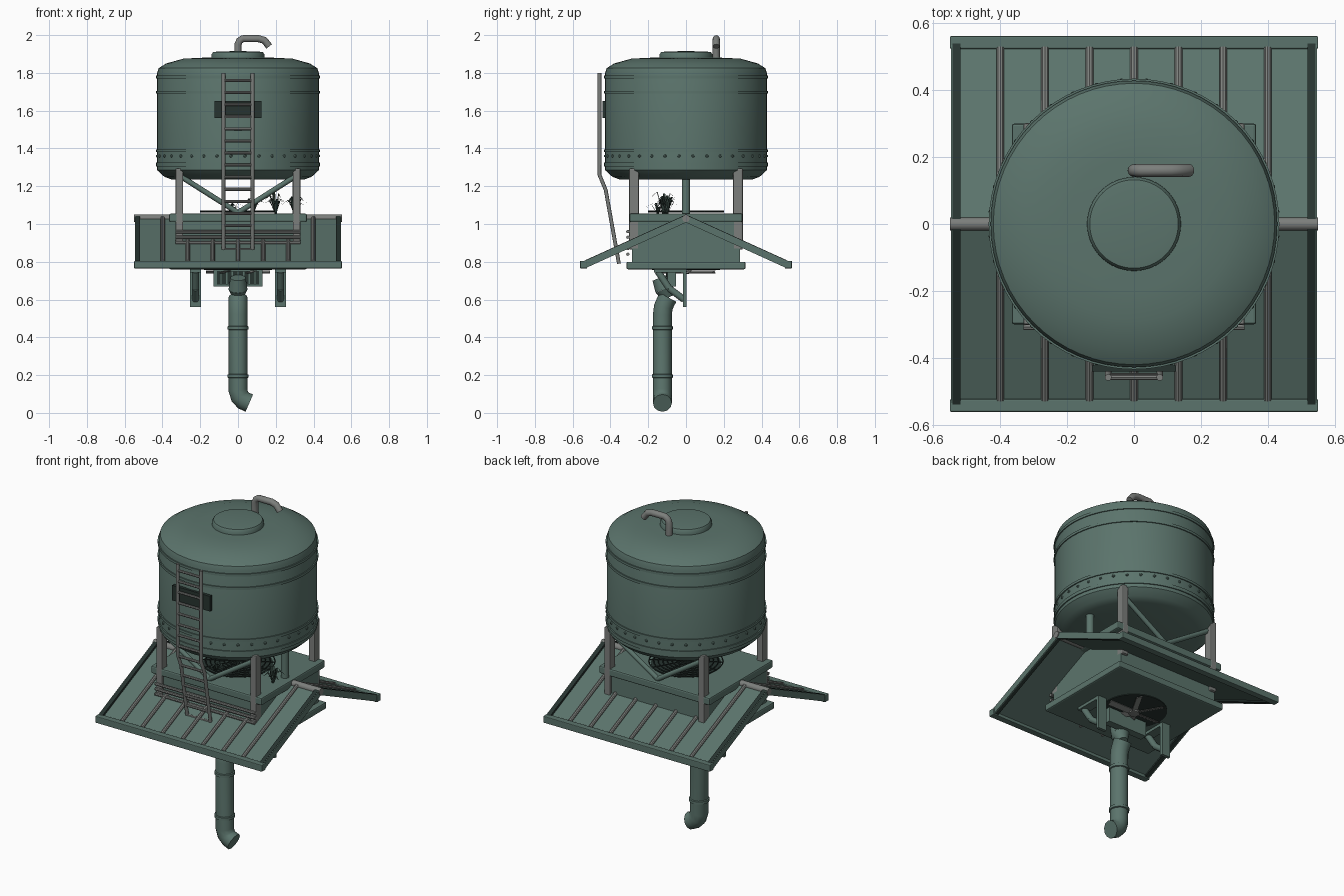
import bpy, bmesh, math, random
from mathutils import Vector, Matrix

old = bpy.data.objects.get("Cube")
if old:
    bpy.data.objects.remove(old)
random.seed(4)


def material(name, rgb):
    m = bpy.data.materials.new(name)
    m.use_nodes = True
    m.diffuse_color = (*rgb, 1)
    m.node_tree.nodes["Principled BSDF"].inputs["Base Color"].default_value = (*rgb, 1)
    return m


GREEN = material("painted green", (0.105, 0.175, 0.15))
GREY = material("bare steel", (0.2, 0.21, 0.2))
DARK = material("dark trim", (0.02, 0.033, 0.029))
LEAF = material("leaf green", (0.035, 0.06, 0.05))


def finish(name, bm, mat, smooth=True):
    bmesh.ops.recalc_face_normals(bm, faces=bm.faces)
    mesh = bpy.data.meshes.new(name)
    bm.to_mesh(mesh)
    bm.free()
    ob = bpy.data.objects.new(name, mesh)
    bpy.context.collection.objects.link(ob)
    mesh.materials.append(mat)
    if smooth:
        bpy.ops.object.select_all(action='DESELECT')
        ob.select_set(True)
        bpy.context.view_layer.objects.active = ob
        bpy.ops.object.shade_smooth_by_angle(angle=math.radians(35))
    return ob


def box(name, center, size, mat, tilt=0, bevel=0):
    bm = bmesh.new()
    bmesh.ops.create_cube(bm, size=1, matrix=Matrix.Diagonal((*size, 1)))
    if bevel:
        bmesh.ops.bevel(bm, geom=bm.edges[:], offset=bevel, segments=2, affect='EDGES', profile=0.5)
    bm.transform(Matrix.Translation(center) @ Matrix.Rotation(tilt, 4, 'X'))
    return finish(name, bm, mat, False)


def add_rod(bm, a, b, r1, r2=None, sides=12):
    a, b = Vector(a), Vector(b)
    turn = (b - a).to_track_quat('Z', 'Y').to_matrix().to_4x4()
    bmesh.ops.create_cone(bm, cap_ends=True, segments=sides, radius1=r1,
                          radius2=r1 if r2 is None else r2, depth=(b - a).length,
                          matrix=Matrix.Translation((a + b) / 2) @ turn)


def rods(name, pairs, r, mat, sides=12):
    bm = bmesh.new()
    for a, b in pairs:
        add_rod(bm, a, b, r, sides=sides)
    return finish(name, bm, mat)


def lathe(name, profile, mat, center=(0, 0, 0), steps=64):
    bm = bmesh.new()
    verts = [bm.verts.new((r, 0, z)) for r, z in profile]
    edges = [bm.edges.new(p) for p in zip(verts, verts[1:])]
    bmesh.ops.spin(bm, geom=verts + edges, cent=(0, 0, 0), axis=(0, 0, 1),
                   angle=math.tau, steps=steps, use_duplicate=False)
    bmesh.ops.remove_doubles(bm, verts=bm.verts, dist=0.0005)
    bm.transform(Matrix.Translation(center))
    return finish(name, bm, mat)


def tube(name, points, r, mat):
    curve = bpy.data.curves.new(name, 'CURVE')
    curve.dimensions = '3D'
    curve.bevel_depth = r
    curve.bevel_resolution = 4
    curve.use_fill_caps = True
    line = curve.splines.new('POLY')
    line.points.add(len(points) - 1)
    for p, co in zip(line.points, points):
        p.co = (*co, 1)
    ob = bpy.data.objects.new(name, curve)
    bpy.context.collection.objects.link(ob)
    curve.materials.append(mat)
    bpy.ops.object.select_all(action='DESELECT')
    ob.select_set(True)
    bpy.context.view_layer.objects.active = ob
    bpy.ops.object.convert(target='MESH')
    bpy.ops.object.shade_smooth_by_angle(angle=math.radians(50))
    return bpy.context.object


# Tank with raised bands, rivets, hatch and vent
lathe("tank", [(0, 1.235), (0.35, 1.235), (0.39, 1.25), (0.428, 1.285), (0.428, 1.8),
               (0.42, 1.825), (0.38, 1.85), (0.29, 1.875), (0.2, 1.88), (0, 1.883)], GREEN)
for z0, z1 in ((1.305, 1.325), (1.38, 1.395), (1.69, 1.705), (1.77, 1.785)):
    lathe("tank_band", [(0.42, z0), (0.434, z0), (0.434, z1), (0.42, z1)], GREEN)
bm = bmesh.new()
for i in range(36):
    a = math.tau * (i + 0.5) / 36
    spot = Matrix.Translation((0.428 * math.cos(a), 0.428 * math.sin(a), 1.36))
    bmesh.ops.create_icosphere(bm, subdivisions=1, radius=0.009, matrix=spot)
finish("tank_rivets", bm, GREEN)
lathe("hatch", [(0.14, 1.87), (0.14, 1.898), (0.132, 1.91), (0.1, 1.914), (0, 1.915)], GREEN)
tube("vent_pipe", [(0, 0.16, 1.87), (0, 0.16, 1.95), (0.008, 0.16, 1.97), (0.025, 0.16, 1.981),
                   (0.11, 0.16, 1.981), (0.14, 0.16, 1.972), (0.165, 0.16, 1.94)], 0.019, GREY)
box("name_plate", (0, -0.432, 1.607), (0.25, 0.018, 0.09), DARK)

# Ladder
path = [Vector(p) for p in ((0, -0.458, 1.8), (0, -0.458, 1.26), (0, -0.425, 1.18), (0, -0.355, 0.79))]
for s in (-1, 1):
    tube("ladder_rail", [p + Vector((s * 0.077, 0, 0)) for p in path], 0.01, GREY)
rungs = []
for i in range(15):
    z = 1.76 - i * 0.064
    for a, b in zip(path, path[1:]):
        if b.z <= z <= a.z:
            p = a.lerp(b, (a.z - z) / (a.z - b.z))
            rungs.append((p - Vector((0.077, 0, 0)), p + Vector((0.077, 0, 0))))
rods("ladder_rungs", rungs, 0.008, GREY, 8)

# Posts, braces and feed pipe
for sx in (-1, 1):
    for sy in (-1, 1):
        box("tank_post", (sx * 0.31, sy * 0.275, 1.08), (0.04, 0.052, 0.43), GREY, bevel=0.006)
rods("diagonal_braces", [((sx * 0.3, sy * 0.265, 1.25), (0, sy * 0.265, 1.06))
                         for sx in (-1, 1) for sy in (-1, 1)], 0.014, GREEN)
rods("feed_pipe", [((0.31, 0, 1.04), (0.31, 0, 1.25))], 0.022, GREEN, 20)

# Equipment housing
box("housing", (0, 0, 0.91), (0.66, 0.57, 0.26), GREEN)
box("housing_lid", (0, 0, 1.032), (0.73, 0.6, 0.045), GREEN, bevel=0.008)
box("housing_base", (0, 0, 0.78), (0.73, 0.63, 0.04), GREEN, bevel=0.008)
rods("front_bars", [((-0.33, -0.308, z), (0.33, -0.308, z))
                    for z in (0.84, 0.87, 0.9, 0.93, 0.96)], 0.009, GREY, 8)

# Gable roof
slope = math.atan2(0.245, 0.54)
for s in (-1, 1):
    box("roof_panel", (0, s * 0.27, 0.905), (1.05, 0.593, 0.014), GREEN, -s * slope)
    box("eave_beam", (0, s * 0.542, 0.785), (1.1, 0.038, 0.04), GREEN, bevel=0.004)
    rods("roof_ribs", [((x * 0.133, 0, 1.037), (x * 0.133, s * 0.525, 0.799))
                       for x in range(-3, 4)], 0.012, GREY, 10)
    for sx in (-1, 1):
        box("roof_side_trim", (sx * 0.53, s * 0.27, 0.907), (0.024, 0.58, 0.036), DARK, -s * slope)
        box("roof_side_lip", (sx * 0.543, s * 0.27, 0.905), (0.006, 0.58, 0.036), GREEN, -s * slope)
rods("ridge_pipe", [((-0.55, 0, 1.03), (0.55, 0, 1.03))], 0.02, GREY, 16)

# Round wire guard on the housing lid
lathe("fan_opening", [(0, 1.056), (0.19, 1.056), (0.19, 1.05)], DARK, steps=32)
for i in range(1, 9):
    r = i * 0.025
    lathe("guard_ring", [(r - 0.003, 1.066), (r, 1.062), (r + 0.003, 1.066),
                         (r, 1.07), (r - 0.003, 1.066)], DARK, steps=32)
rods("guard_spokes", [((0, 0, 1.068), (0.2 * math.cos(a), 0.2 * math.sin(a), 1.068))
                      for a in (math.tau * i / 12 for i in range(12))], 0.003, DARK, 6)

# Plant tufts
bm = bmesh.new()
for x, y, height, count in ((0.08, -0.11, 0.08, 14), (0.2, -0.12, 0.11, 22),
                            (0.3, -0.1, 0.09, 18), (-0.04, -0.15, 0.06, 8)):
    for i in range(count):
        a, reach = random.uniform(0, math.tau), random.uniform(0.02, 0.075)
        h = height * random.uniform(0.6, 1.1)
        out = Vector((math.cos(a), math.sin(a), 0))
        side = Vector((-out.y, out.x, 0)) * 0.006
        root = Vector((x, y, 1.052))
        mid = root + out * reach * 0.5 + Vector((0, 0, h))
        tip = root + out * reach + Vector((0, 0, h * 0.75))
        v = [bm.verts.new(p) for p in (root - side, root + side, mid + side, mid - side, tip)]
        bm.faces.new(v[:4])
        bm.faces.new((v[3], v[2], v[4]))
finish("plant_tufts", bm, LEAF, False)

# Fan beneath the housing
lathe("lower_fan_recess", [(0.18, 0.765), (0.18, 0.756), (0, 0.756)], DARK, steps=32)
lathe("fan_hub", [(0.03, 0.76), (0.03, 0.738), (0, 0.735)], GREY, steps=16)
bm = bmesh.new()
for i in range(6):
    part = bmesh.ops.create_cube(bm, size=1, matrix=Matrix.Rotation(math.tau * i / 6, 4, 'Z')
                                 @ Matrix.Translation((0.095, 0, 0.747))
                                 @ Matrix.Rotation(0.35, 4, 'X') @ Matrix.Diagonal((0.15, 0.035, 0.004, 1)))
finish("fan_blades", bm, GREY, False)

# Hanging brackets
for s in (-1, 1):
    x = s * 0.225
    box("bracket_back", (x, -0.006, 0.66), (0.056, 0.018, 0.2), GREEN)
    box("bracket_top", (x, -0.085, 0.752), (0.056, 0.17, 0.018), GREEN)
    rods("bracket_strut", [((x, -0.01, 0.6), (x, -0.09, 0.66)), ((x, -0.09, 0.66), (x, -0.15, 0.75))],
         0.018, GREEN)

# Outlet box and down pipe
box("outlet_box", (0, -0.075, 0.715), (0.26, 0.045, 0.09), GREEN)
box("outlet_grille", (0, -0.099, 0.715), (0.22, 0.006, 0.07), DARK)
for i in range(7):
    box("outlet_slat", (-0.09 + i * 0.03, -0.102, 0.715), (0.007, 0.008, 0.07), GREEN)
bm = bmesh.new()
add_rod(bm, (0, -0.095, 0.61), (0, -0.115, 0.655), 0.028, 0.05, 24)
add_rod(bm, (0, -0.115, 0.655), (0, -0.14, 0.715), 0.05, 0.04, 24)
finish("pipe_funnel", bm, GREEN)
tube("down_pipe", [(0.06, -0.125, 0.052), (0.03, -0.125, 0.065), (0.01, -0.125, 0.085), (0, -0.125, 0.12),
                   (0, -0.125, 0.52), (0, -0.12, 0.56), (0, -0.107, 0.59), (0, -0.095, 0.612)],
     0.05, GREEN)
for z in (0.195, 0.45):
    lathe("pipe_collar", [(0.045, z - 0.012), (0.055, z - 0.008), (0.055, z + 0.008),
                          (0.045, z + 0.012)], GREEN, (0, -0.125, 0), 24)
